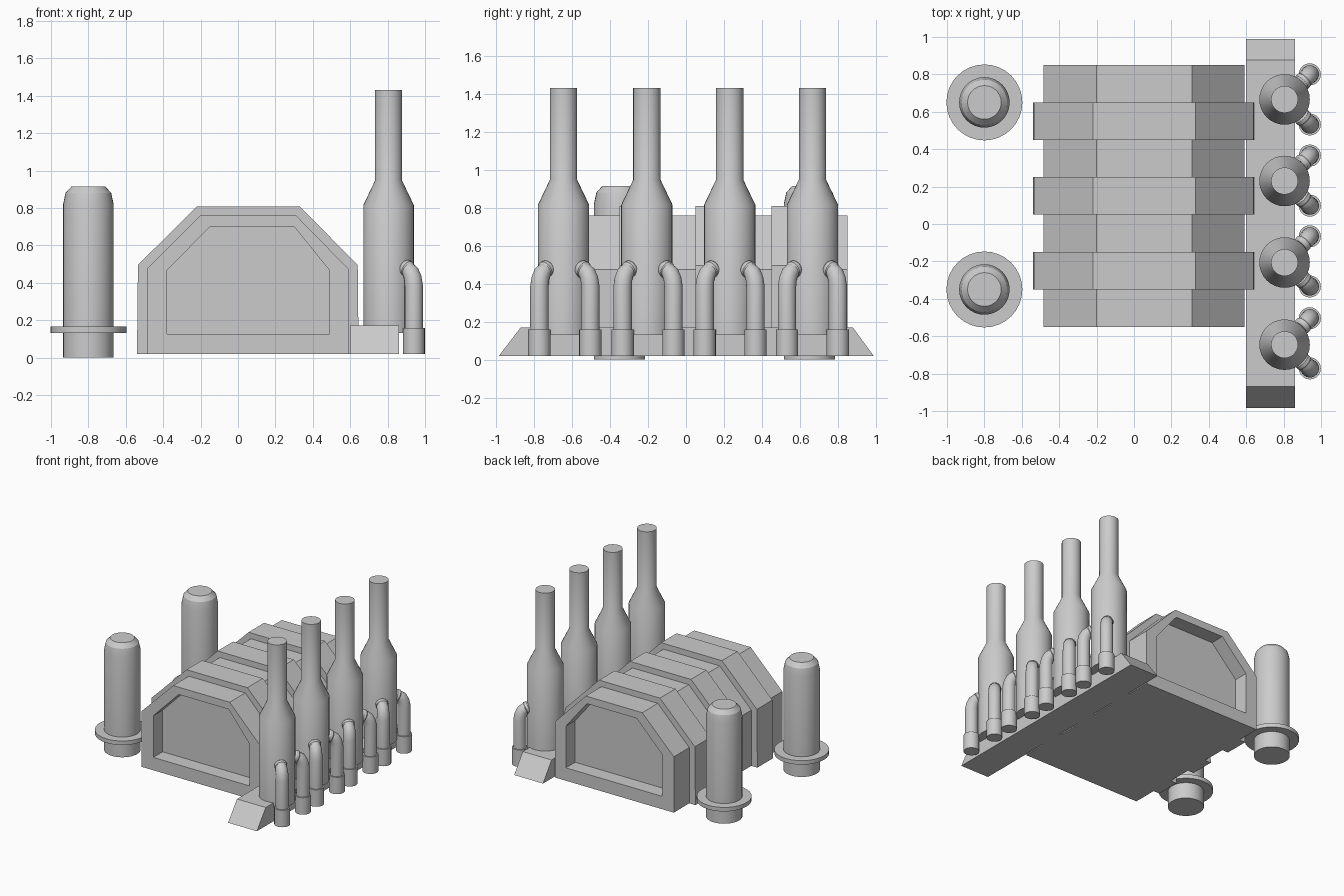
import bpy, bmesh
from math import cos, sin, tau, radians
from mathutils import Vector

if "Cube" in bpy.data.objects:
    bpy.data.objects.remove(bpy.data.objects["Cube"])


def loft(name, rings, smooth=False):
    """Skin a list of equal-length closed rings and cap both ends."""
    bm = bmesh.new()
    vs = [[bm.verts.new(p) for p in ring] for ring in rings]
    n = len(vs[0])
    for a, b in zip(vs, vs[1:]):
        for i in range(n):
            j = (i + 1) % n
            bm.faces.new((a[i], a[j], b[j], b[i]))
    bm.faces.new(vs[0])
    bm.faces.new(vs[-1])
    bmesh.ops.recalc_face_normals(bm, faces=bm.faces)
    me = bpy.data.meshes.new(name)
    bm.to_mesh(me)
    bm.free()
    ob = bpy.data.objects.new(name, me)
    bpy.context.collection.objects.link(ob)
    if smooth:
        bpy.ops.object.select_all(action='DESELECT')
        ob.select_set(True)
        bpy.context.view_layer.objects.active = ob
        bpy.ops.object.shade_smooth_by_angle(angle=radians(30))
    return ob


def lathe(name, x, y, profile, seg=32):
    """Turn a (radius, z) profile around a vertical axis."""
    return loft(name, [[(x + r * cos(tau * i / seg), y + r * sin(tau * i / seg), z)
                        for i in range(seg)] for r, z in profile], True)


def tube(name, points, radii, seg=20):
    """Sweep a circle along a path lying in a vertical plane."""
    pts = [Vector(p) for p in points]
    flat = pts[-1] - pts[0]
    side = Vector((-flat.y, flat.x, 0)).normalized()
    rings = []
    for k, p in enumerate(pts):
        t = (pts[min(k + 1, len(pts) - 1)] - pts[max(k - 1, 0)]).normalized()
        up = t.cross(side)
        rings.append([p + radii[k] * (cos(tau * i / seg) * side + sin(tau * i / seg) * up)
                      for i in range(seg)])
    return loft(name, rings, True)


def at_y(profile, y):
    return [(x, y, z) for x, z in profile]


# Main hall with a recessed panel at each end
hall = [(-.485, .02), (-.485, .475), (-.2, .76), (.31, .76), (.59, .475), (.59, .02)]
panel = [(-.38, .125), (-.38, .465), (-.15, .7), (.3, .7), (.49, .465), (.49, .125)]
F, B, DEPTH = -.55, .85, .12
loft("hall", [at_y(panel, F + DEPTH), at_y(panel, F), at_y(hall, F),
              at_y(hall, B), at_y(panel, B), at_y(panel, B - DEPTH)])

# Three raised ribs around the hall
rib = [(-.54, .02), (-.535, .495), (-.22, .808), (.33, .808), (.64, .495), (.645, .02)]
for y in (-.35, .05, .45):
    loft("hall_rib", [at_y(rib, y), at_y(rib, y + .2)])

# Long plinth with sloped ends under the chimneys
plinth = [(-.985, .02), (.988, .02), (.878, .17), (-.87, .17)]
loft("chimney_plinth", [[(x, y, z) for y, z in plinth] for x in (.6, .86)])

# Storage tanks with a flange
for y in (-.35, .65):
    lathe("tank", -.8, y, [(.135, 0), (.135, .132), (.203, .132), (.203, .165), (.135, .165),
                           (.135, .82), (.122, .88), (.09, .915)])

# Chimneys, each with two elbow pipes
for y, yp in ((-.645, -.638), (-.206, -.2), (.23, .232), (.666, .666)):
    cx = .805
    lathe("chimney", cx, y, [(.135, .13), (.135, .815), (.072, .947), (.072, 1.43)])
    for s in (-1, 1):
        px, py = .94, yp + s * .134

        def on_plane(d, z):
            f = d / .19
            return (cx + (px - cx) * f, y + (py - y) * f, z)

        tube("elbow_pipe", [on_plane(d, z) for d, z in
                            ((.19, .15), (.19, .385), (.183, .425), (.168, .455),
                             (.145, .472), (.1, .482))],
             [.049, .049, .047, .045, .042, .038])
        tube("pipe_collar", [on_plane(d, z) for d, z in
                             ((.152, .468), (.146, .471), (.128, .478), (.12, .481))],
             [.041, .047, .047, .041])
        lathe("pipe_socket", px, py, [(.059, .02), (.059, .158)], 20)
